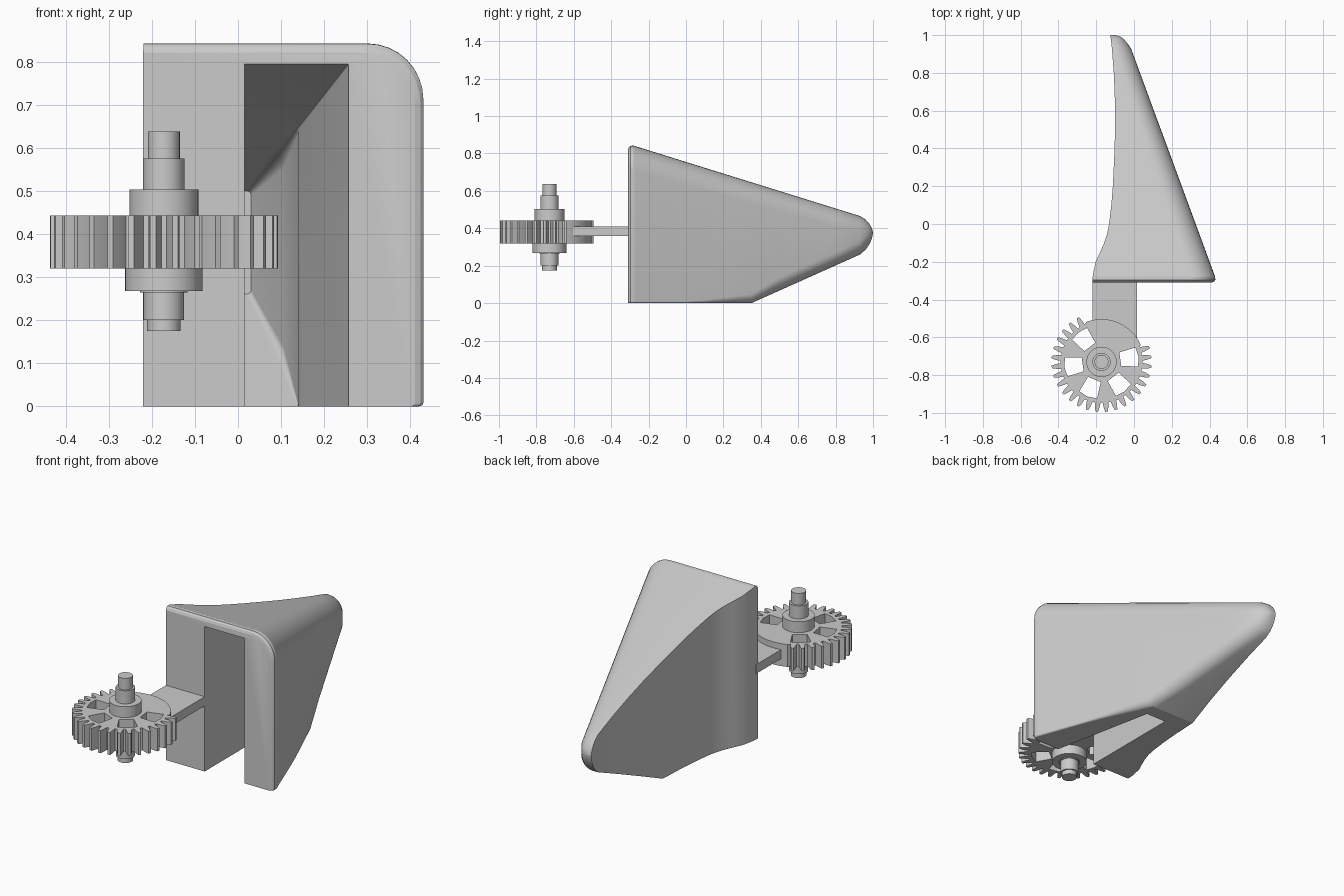
import bpy, bmesh
from math import sin, cos, pi, radians
from mathutils import Vector, Matrix

if "Cube" in bpy.data.objects:
    bpy.data.objects.remove(bpy.data.objects["Cube"])

grey = bpy.data.materials.new("plain_grey")
grey.use_nodes = True
grey.diffuse_color = (0.6, 0.6, 0.6, 1)
grey.node_tree.nodes["Principled BSDF"].inputs["Base Color"].default_value = (0.6, 0.6, 0.6, 1)


def finish(name, bm, angle=20):
    bmesh.ops.recalc_face_normals(bm, faces=bm.faces)
    mesh = bpy.data.meshes.new(name)
    bm.to_mesh(mesh)
    bm.free()
    mesh.materials.append(grey)
    ob = bpy.data.objects.new(name, mesh)
    bpy.context.collection.objects.link(ob)
    smooth(ob, angle)
    return ob


def smooth(ob, angle):
    bpy.ops.object.select_all(action='DESELECT')
    ob.select_set(True)
    bpy.context.view_layer.objects.active = ob
    bpy.ops.object.shade_smooth_by_angle(angle=radians(angle))


def loft(name, rings):
    """Skin a list of equal-length closed rings and cap both ends."""
    bm = bmesh.new()
    loops = [[bm.verts.new(p) for p in ring] for ring in rings]
    n = len(loops[0])
    for a, b in zip(loops, loops[1:]):
        for i in range(n):
            j = (i + 1) % n
            bm.faces.new((a[i], a[j], b[j], b[i]))
    bm.faces.new(loops[0])
    bm.faces.new(loops[-1])
    return finish(name, bm)


def section(y, x0, x1, z0, z1, r_low, r_top, steps=8):
    """Box section across y with both corners on the +x side rounded."""
    limit = min(x1 - x0, (z1 - z0) / 2) * 0.95
    r_low, r_top = min(r_low, limit), min(r_top, limit)
    ring = [(x0, y, z0)]
    for r, cz, start in ((r_low, z0 + r_low, -pi / 2), (r_top, z1 - r_top, 0)):
        for i in range(steps + 1):
            t = start + pi / 2 * i / steps
            ring.append((x1 - r + r * cos(t), y, cz + r * sin(t)))
    return ring + [(x0, y, z1)]


def prism(name, outline, z0, z1):
    return loft(name, [[(x, y, z) for x, y in outline] for z in (z0, z1)])


def cut(ob, cutter, angle=20):
    mod = ob.modifiers.new("cut", 'BOOLEAN')
    mod.operation, mod.solver, mod.object = 'DIFFERENCE', 'EXACT', cutter
    bpy.ops.object.select_all(action='DESELECT')
    bpy.context.view_layer.objects.active = ob
    bpy.ops.object.modifier_apply(modifier=mod.name)
    bpy.data.objects.remove(cutter)
    smooth(ob, angle)


def lerp(y, pairs):
    """Piecewise linear lookup."""
    for (a, u), (b, v) in zip(pairs, pairs[1:]):
        if y <= b:
            return u + (v - u) * max(0, y - a) / (b - a)
    return pairs[-1][1]


# Tapered housing: concave on one flank, slanted on the other
flank = [(-0.31, -0.22), (-0.27, -0.218), (-0.2, -0.203), (-0.15, -0.18), (-0.1, -0.158),
         (-0.05, -0.142), (0, -0.132), (0.1, -0.12), (0.2, -0.112), (0.35, -0.105),
         (0.5, -0.1), (0.65, -0.101), (0.8, -0.107), (0.93, -0.117), (1, -0.125)]
nose = [(0.93, 0), (0.96, 0.013), (0.98, 0.035), (0.993, 0.06), (1, 0.09)]
lip = [(-0.31, 0.03), (-0.305, 0.016), (-0.297, 0.006), (-0.28, 0)]
stations = sorted({y for y, _ in flank + nose + lip} | {0.42})
rings = []
for y in stations:
    inset = lerp(y, lip) + lerp(y, nose)
    right = 0.43 - 0.3686 * (min(y, 0.96) + 0.28) - lerp(y, lip) - lerp(y, nose) * 0.8
    top = 0.845 - 0.311 * (y + 0.29) - lerp(y, lip) - lerp(y, nose) * 0.72
    low = max(0, (y - 0.35) * 0.448) + lerp(y, nose) * 0.9
    rings.append(section(y, lerp(y, flank), max(right, -0.1), low, top,
                         lerp(y, [(0.05, 0.01), (0.5, 0.07), (1, 0.07)]),
                         lerp(y, [(-0.3, 0.13), (1, 0.09)])))
housing = loft("housing", rings)

# Deep pocket open to the front and below, narrowing towards the nose
pocket = loft("pocket_cutter", [
    section(-0.35, 0.015, 0.265, -0.1, 0.805, 0.004, 0.004),
    section(0.26, 0.015, 0.14, -0.1, 0.645, 0.004, 0.004),
    section(0.27, 0.015, 0.14, 0, 0.64, 0.004, 0.01),
    section(0.45, 0.015, 0.105, 0.12, 0.58, 0.02, 0.03),
    section(0.66, 0.015, 0.03, 0.26, 0.5, 0.01, 0.01)])
cut(housing, pocket)

# Sector gear: teeth everywhere except where the arm joins
GX, GY = -0.172, -0.73
TEETH, ROOT, TIP = 32, 0.226, 0.265


def polar(r, degrees):
    t = radians(degrees)
    return (GX + r * cos(t), GY + r * sin(t))


pitch = 360 / TEETH
outline = []
for k in range(TEETH):
    mid = 17 + k * pitch
    if 20 < mid < 113:
        outline += [polar(ROOT, mid + pitch * f) for f in (-0.4, -0.15, 0.1, 0.35)]
    else:
        outline += [polar(r, mid + pitch * f) for r, f in
                    ((ROOT - 0.01, -0.36), (0.24, -0.27), (TIP, -0.13),
                     (TIP, 0.13), (0.24, 0.27), (ROOT - 0.01, 0.36))]
gear = prism("sector_gear", outline, 0.32, 0.443)

# Five tapered windows through the gear
for k in range(5):
    a = 128 + 60 * k
    window = prism("window_cutter", [polar(r, a + d) for r, d in
                   ((0.107, -20), (0.195, -15), (0.198, 0), (0.195, 15), (0.107, 20))], 0.25, 0.5)
    cut(gear, window)


# Stepped hub and shaft, turned as one piece
def turned(name, profile, sides=48):
    return loft(name, [[(GX + r * cos(2 * pi * i / sides), GY + r * sin(2 * pi * i / sides), z)
                        for i in range(sides)] for r, z in profile])


turned("hub_shaft", [(0.039, 0.175), (0.039, 0.2), (0.047, 0.2), (0.047, 0.264), (0.055, 0.264),
                     (0.055, 0.268), (0.09, 0.268), (0.09, 0.33), (0.08, 0.33), (0.08, 0.503),
                     (0.048, 0.503), (0.048, 0.575), (0.037, 0.575), (0.037, 0.638)])

# Flat arm joining the gear to the housing
prism("arm", [(-0.22, -0.29), (-0.22, -0.56), (-0.1, -0.56), (0.015, -0.605), (0.015, -0.29)], 0.36, 0.41)
